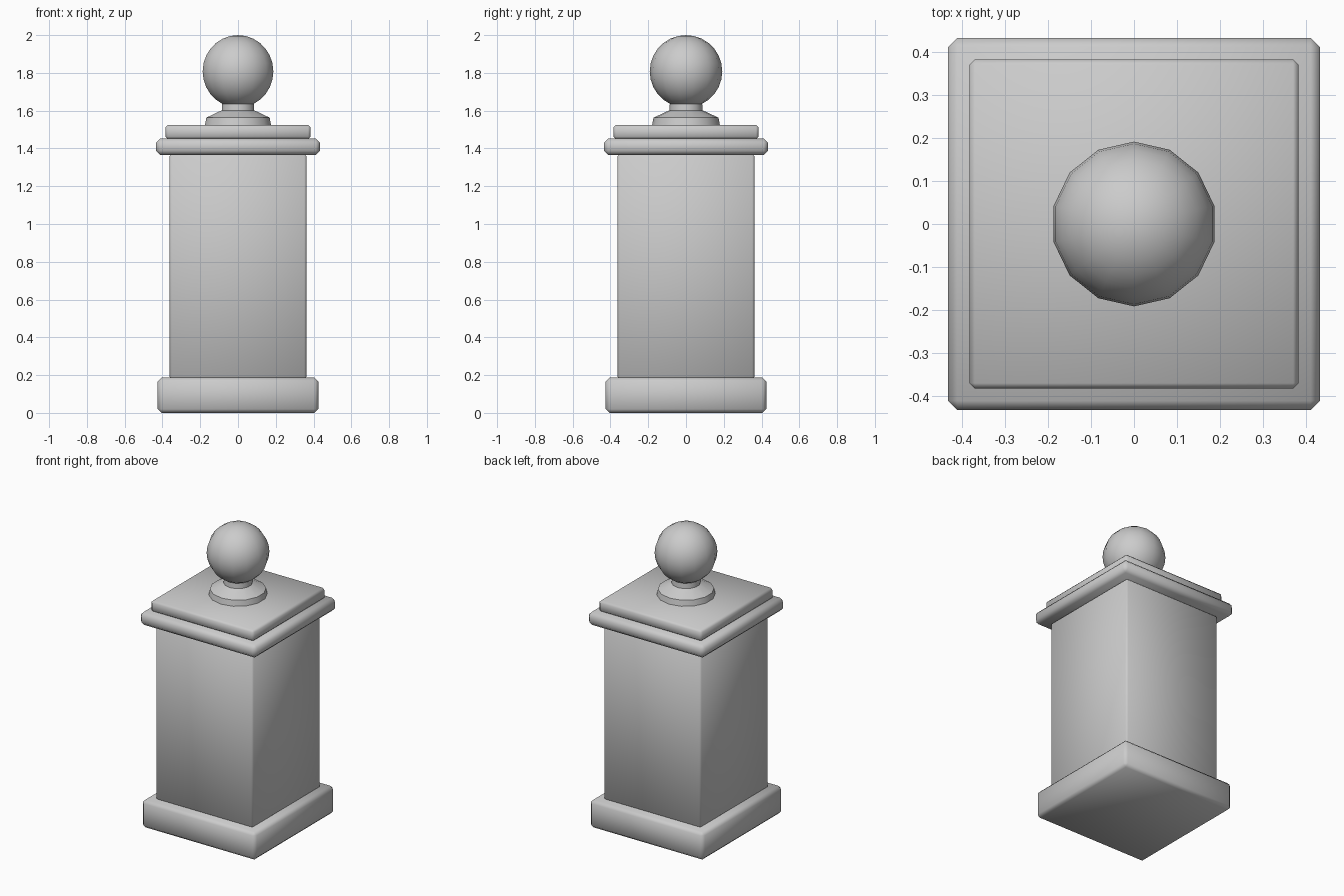
import bpy, bmesh, math

if "Cube" in bpy.data.objects:
    bpy.data.objects.remove(bpy.data.objects["Cube"])

stone = bpy.data.materials.new("grey_stone")
stone.diffuse_color = (0.6, 0.6, 0.6, 1)
stone.use_nodes = True
stone.node_tree.nodes["Principled BSDF"].inputs["Base Color"].default_value = stone.diffuse_color


def finish(name, bm, angle):
    bmesh.ops.recalc_face_normals(bm, faces=bm.faces[:])
    mesh = bpy.data.meshes.new(name)
    bm.to_mesh(mesh)
    bm.free()
    mesh.materials.append(stone)
    obj = bpy.data.objects.new(name, mesh)
    bpy.context.collection.objects.link(obj)
    bpy.ops.object.select_all(action='DESELECT')
    obj.select_set(True)
    bpy.context.view_layer.objects.active = obj
    bpy.ops.object.shade_smooth_by_angle(angle=math.radians(angle))


def slab(name, half, z0, z1, bevel):
    """Square block with chamfered edges."""
    bm = bmesh.new()
    bmesh.ops.create_cube(bm, size=1)
    for v in bm.verts:
        v.co = (v.co.x * 2 * half, v.co.y * 2 * half, z0 + (v.co.z + 0.5) * (z1 - z0))
    bmesh.ops.bevel(bm, geom=bm.edges[:], offset=bevel, segments=1, affect='EDGES')
    finish(name, bm, 50)


def turned(name, profile, sides=14):
    """Revolve (radius, z) points around z, with a corner facing +y."""
    bm = bmesh.new()
    rings = []
    for r, z in profile:
        if r < 1e-5:
            rings.append([bm.verts.new((0, 0, z))] * sides)
        else:
            turns = [math.pi / 2 + 2 * math.pi * i / sides for i in range(sides)]
            rings.append([bm.verts.new((r * math.cos(a), r * math.sin(a), z)) for a in turns])
    for low, high in zip(rings, rings[1:]):
        for i in range(sides):
            j = (i + 1) % sides
            corners = list(dict.fromkeys((low[i], low[j], high[j], high[i])))
            bm.faces.new(corners)
    finish(name, bm, 50)


# Pillar blocks, bottom to top
slab("plinth", 0.425, 0.0, 0.187, 0.02)
slab("shaft", 0.363, 0.18, 1.37, 0.012)
slab("cornice", 0.434, 1.365, 1.453, 0.022)
slab("cap", 0.384, 1.45, 1.525, 0.013)

# Flared foot and ball finial
turned("finial_foot", [(0, 1.52), (0.18, 1.52), (0.172, 1.563), (0.088, 1.602),
                       (0.085, 1.65), (0, 1.65)])
R, N = 0.192, 14
turned("finial_ball", [(R * math.sin(math.pi * i / N), 2.0 - R - R * math.cos(math.pi * i / N))
                       for i in range(N + 1)])
